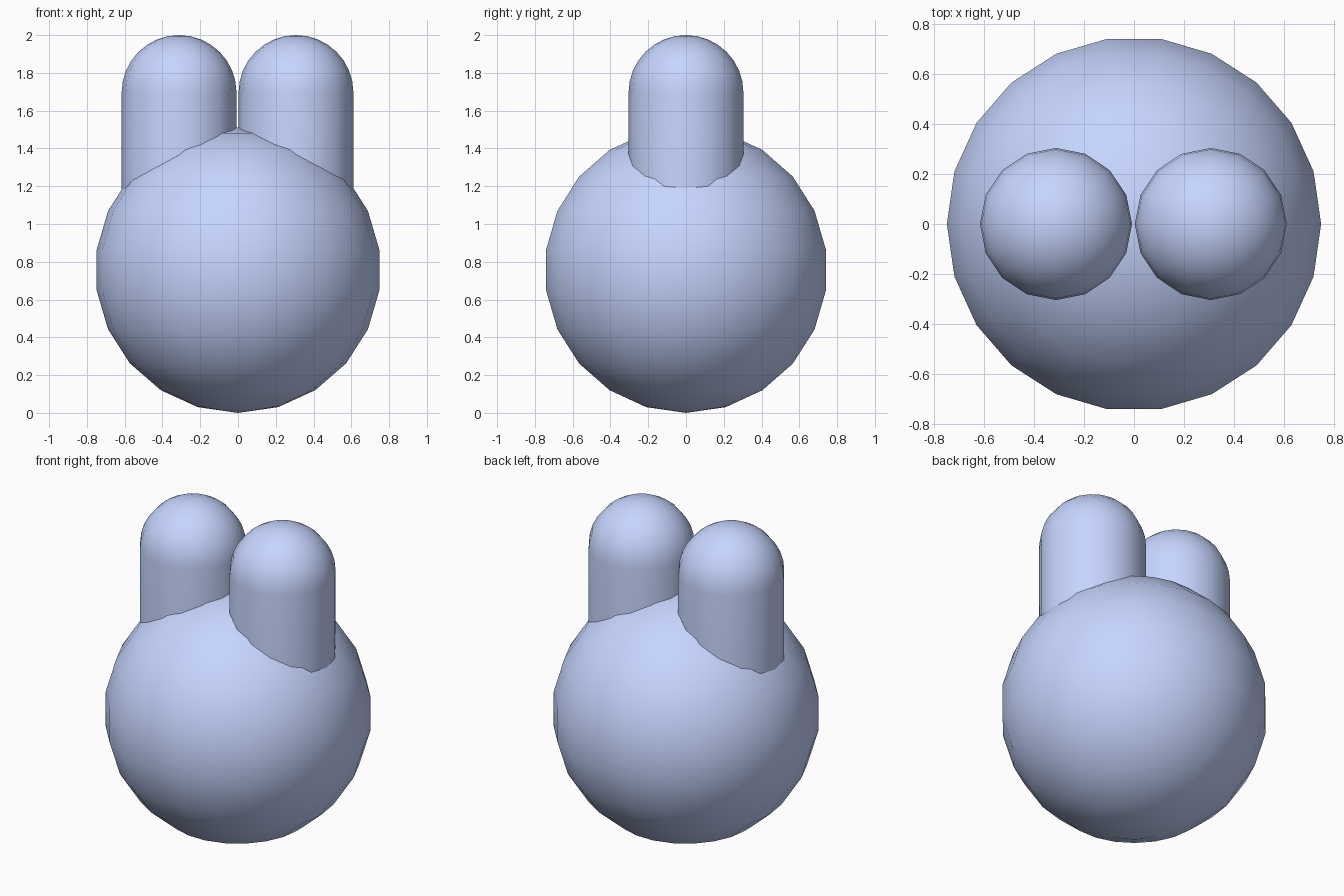
import bpy, bmesh
from math import sin, cos, pi, radians

if "Cube" in bpy.data.objects:
    bpy.data.objects.remove(bpy.data.objects["Cube"])

blue = bpy.data.materials.new("soft_blue")
blue.diffuse_color = (0.57, 0.67, 1.0, 1.0)
blue.use_nodes = True
blue.node_tree.nodes["Principled BSDF"].inputs["Base Color"].default_value = blue.diffuse_color

def finish(ob, angle=40):
    ob.data.materials.append(blue)
    bpy.ops.object.select_all(action='DESELECT')
    ob.select_set(True)
    bpy.context.view_layer.objects.active = ob
    bpy.ops.object.shade_smooth_by_angle(angle=radians(angle))

# Round body: 22 x 11 ball resting on the floor, corners facing left and right
R = 0.756
bpy.ops.mesh.primitive_uv_sphere_add(segments=22, ring_count=11, radius=R,
                                     location=(0, 0, R), rotation=(0, 0, pi / 2))
body = bpy.context.object
body.name = "round_body"
finish(body)

# Upright post: 16-sided tube with a domed top, its foot sunk into the body
def domed_post(name, x, r=0.304, z_foot=1.0, z_top=2.0, sides=16, steps=8):
    bm = bmesh.new()
    z_dome = z_top - r
    profile = [(r, z_foot)]
    profile += [(r * cos(i * pi / 2 / steps), z_dome + r * sin(i * pi / 2 / steps))
                for i in range(steps)]
    rings = [[bm.verts.new((x + p * cos(2 * pi * k / sides), p * sin(2 * pi * k / sides), z))
              for k in range(sides)] for p, z in profile]
    for low, high in zip(rings, rings[1:]):
        for k in range(sides):
            n = (k + 1) % sides
            bm.faces.new((low[k], low[n], high[n], high[k]))
    tip = bm.verts.new((x, 0, z_top))
    for k in range(sides):
        bm.faces.new((rings[-1][k], rings[-1][(k + 1) % sides], tip))
    bm.faces.new(rings[0][::-1])
    mesh = bpy.data.meshes.new(name)
    bm.to_mesh(mesh)
    bm.free()
    ob = bpy.data.objects.new(name, mesh)
    bpy.context.collection.objects.link(ob)
    finish(ob)

domed_post("left_post", -0.312)
domed_post("right_post", 0.307)
